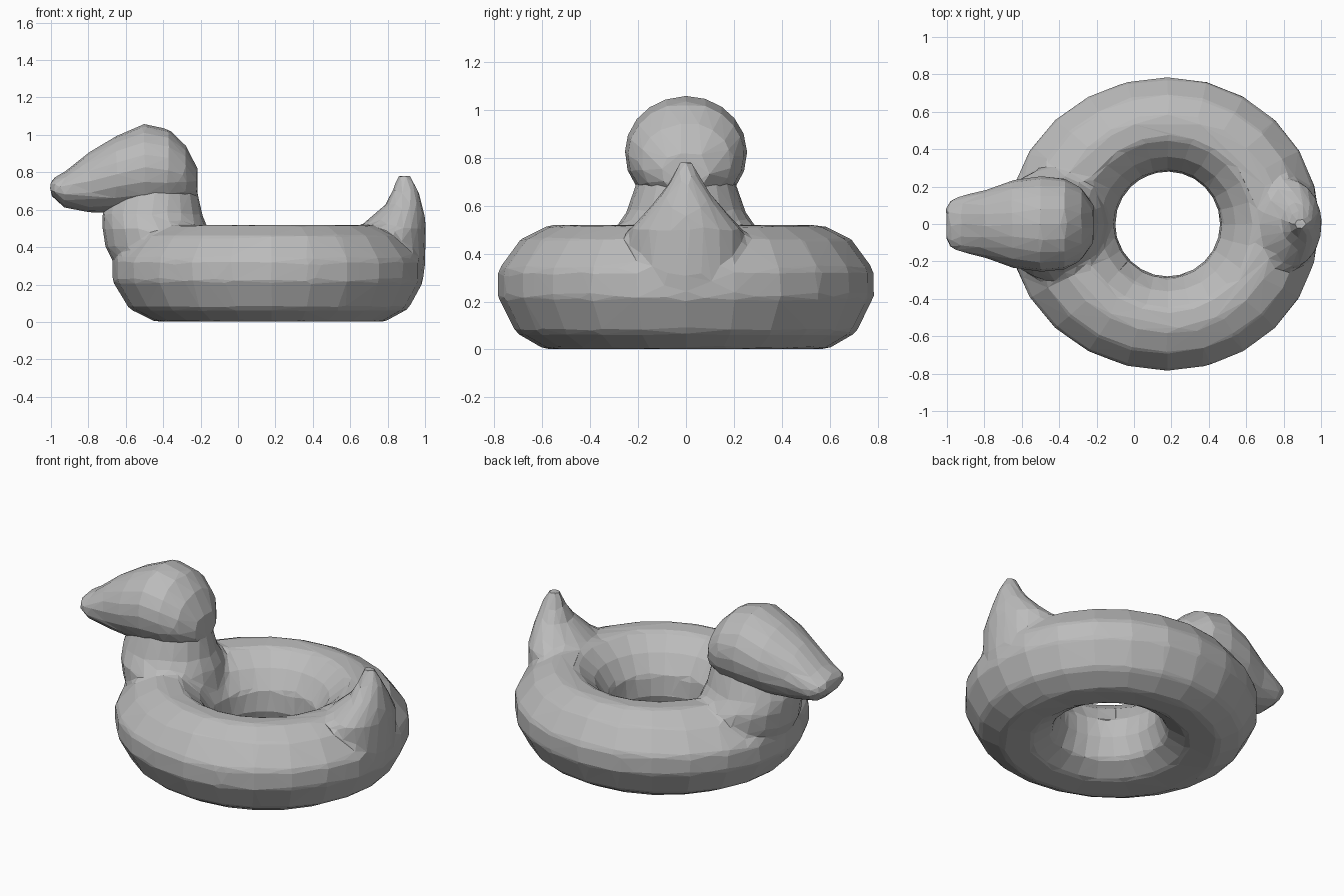
import bpy, bmesh
from math import sin, cos, pi

if "Cube" in bpy.data.objects:
    bpy.data.objects.remove(bpy.data.objects["Cube"], do_unlink=True)

grey = bpy.data.materials.new("plain grey")
grey.use_nodes = True
grey.diffuse_color = (0.5, 0.5, 0.5, 1)
grey.node_tree.nodes["Principled BSDF"].inputs["Base Color"].default_value = (0.5, 0.5, 0.5, 1)


def skin(bm, rings, closed):
    """Bridge equal rings of points; cap the ends unless the rings form a loop."""
    rows = [[bm.verts.new(p) for p in ring] for ring in rings]
    n = len(rows[0])
    for i in range(len(rows) if closed else len(rows) - 1):
        a, b = rows[i], rows[(i + 1) % len(rows)]
        for j in range(n):
            k = (j + 1) % n
            bm.faces.new((a[j], a[k], b[k], b[j]))
    if not closed:
        bm.faces.new(rows[0])
        bm.faces.new(rows[-1])


def loft(bm, sections, along_x=False, sides=20):
    """Elliptical sections: position, low edge, high edge, half width in y."""
    rings = []
    for pos, low, high, width in sections:
        ring = []
        for j in range(sides):
            t = 2 * pi * j / sides
            m, y = (low + high) / 2 + (high - low) / 2 * cos(t), width * sin(t)
            ring.append((pos, y, m) if along_x else (m, y, pos))
        rings.append(ring)
    skin(bm, rings, False)


def finish(bm, name, ratio):
    """Fuse the shells, soften the joints and reduce to irregular flat facets."""
    bmesh.ops.recalc_face_normals(bm, faces=bm.faces)
    mesh = bpy.data.meshes.new(name)
    bm.to_mesh(mesh)
    bm.free()
    mesh.materials.append(grey)
    obj = bpy.data.objects.new(name, mesh)
    bpy.context.collection.objects.link(obj)
    bpy.context.view_layer.objects.active = obj
    fuse = obj.modifiers.new("fuse", 'REMESH')
    fuse.mode, fuse.voxel_size = 'VOXEL', 0.02
    soften = obj.modifiers.new("soften", 'SMOOTH')
    soften.factor, soften.iterations = 0.5, 5
    facet = obj.modifiers.new("facet", 'DECIMATE')
    facet.ratio = ratio
    for mod in ("fuse", "soften", "facet"):
        bpy.ops.object.modifier_apply(modifier=mod)
    obj.data.shade_flat()


# Swim ring: a rounded, flat-bottomed profile swept around the hole
profile = [(.785, .22), (.785, .33), (.69, .46), (.57, .52), (.46, .515), (.36, .43),
           (.29, .32), (.28, .2), (.32, .08), (.43, .01), (.59, 0), (.71, .07)]
body = bmesh.new()
rings = []
for i in range(24):
    t = 2 * pi * i / 24
    stretch = .17 if cos(t) < 0 else .07
    rings.append([(.18 + r * cos(t) * (1 + stretch * (r - .28)), r * sin(t), z)
                  for r, z in profile])
skin(body, rings, True)

# Neck rising from the ring
loft(body, [(.2, -.6, -.14, .22), (.4, -.71, -.14, .3), (.5, -.725, -.16, .3),
            (.57, -.73, -.19, .25), (.72, -.68, -.22, .2)])

# Upturned pointed tail
loft(body, [(.15, .7, .94, .15), (.3, .66, 1.0, .24), (.5, .64, 1.005, .24), (.56, .71, 1.0, .18),
            (.63, .79, .985, .12), (.7, .825, .965, .07), (.785, .855, .925, .025)])
finish(body, "ring_body_with_tail", .032)

# Head tapering into the blunt beak
head = bmesh.new()
loft(head, [(-1.005, .69, .75, .09), (-.985, .66, .77, .13), (-.93, .61, .80, .152),
            (-.8, .585, .905, .18), (-.65, .58, .995, .235), (-.5, .58, 1.06, .257),
            (-.37, .595, 1.03, .245), (-.28, .625, .945, .195), (-.215, .66, .82, .1)], True)
finish(head, "head_and_beak", .035)
